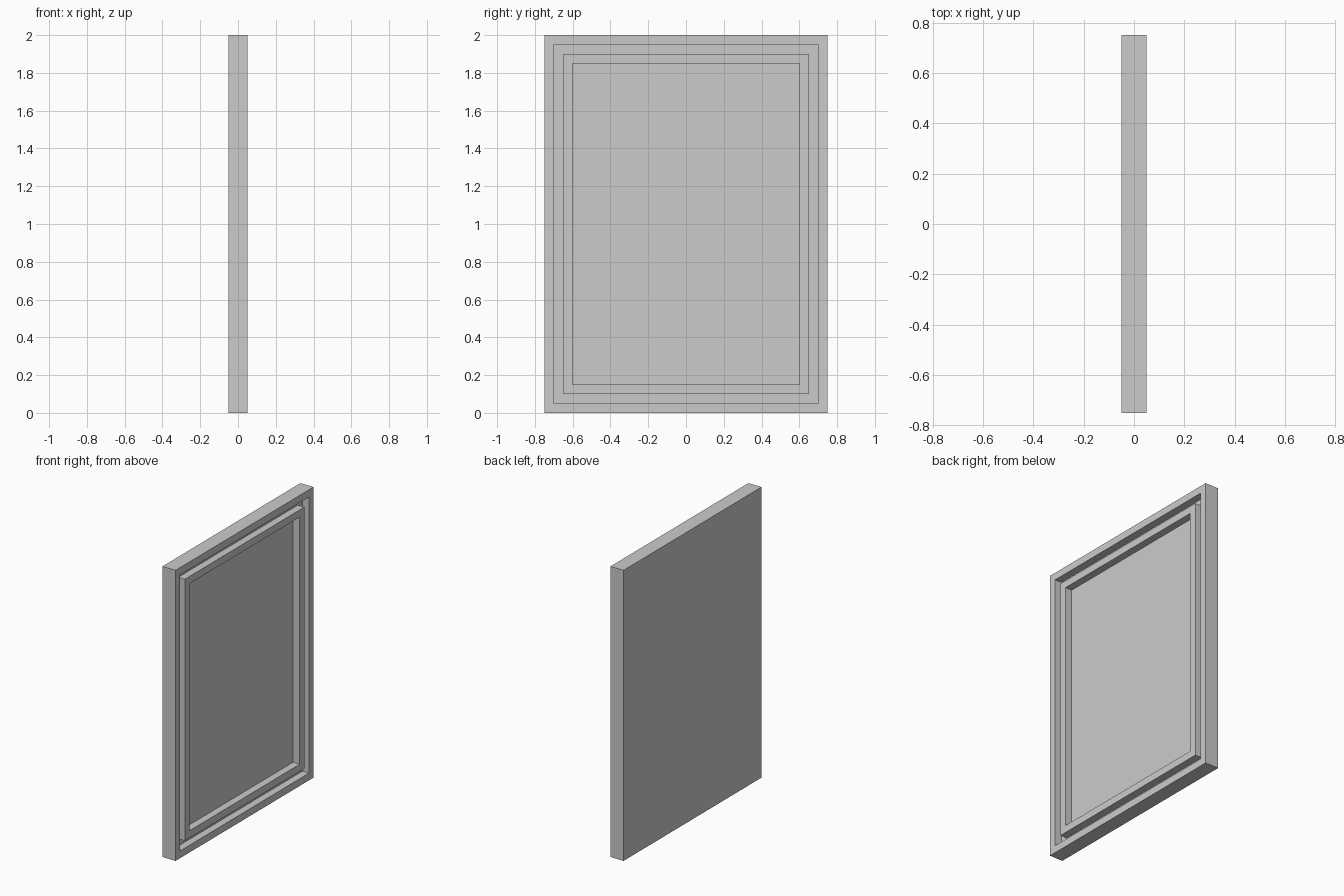
import bpy
import bmesh
from mathutils import Vector

cube = bpy.data.objects.get("Cube")
if cube:
    bpy.data.objects.remove(cube, do_unlink=True)

THICKNESS, WIDTH, HEIGHT = 0.1, 1.5, 2.0
STEP = 0.05  # width of each border band and depth of each recess

# Single flat grey
grey = bpy.data.materials.new("plain_grey")
grey.use_nodes = True
colour = (0.6, 0.6, 0.6, 1.0)
grey.diffuse_color = colour
grey.node_tree.nodes["Principled BSDF"].inputs["Base Color"].default_value = colour

# Upright slab standing on the ground
bm = bmesh.new()
bmesh.ops.create_cube(bm, size=1)
bmesh.ops.scale(bm, vec=(THICKNESS, WIDTH, HEIGHT), verts=bm.verts)
bmesh.ops.translate(bm, vec=(0, 0, HEIGHT / 2), verts=bm.verts)
bm.normal_update()
face = max(bm.faces, key=lambda f: f.normal.x)

# Concentric bands on the +x side: outer rim, groove, raised moulding, sunken panel
for direction in (-1, 1, -1):
    bmesh.ops.inset_region(bm, faces=[face], thickness=STEP, use_even_offset=True)
    face = bmesh.ops.extrude_discrete_faces(bm, faces=[face])["faces"][0]
    bmesh.ops.translate(bm, vec=Vector((direction * STEP, 0, 0)), verts=face.verts)
    bm.normal_update()

bmesh.ops.recalc_face_normals(bm, faces=bm.faces)
mesh = bpy.data.meshes.new("framed_panel")
bm.to_mesh(mesh)
bm.free()
mesh.materials.append(grey)
panel = bpy.data.objects.new("framed_panel", mesh)
bpy.context.collection.objects.link(panel)
